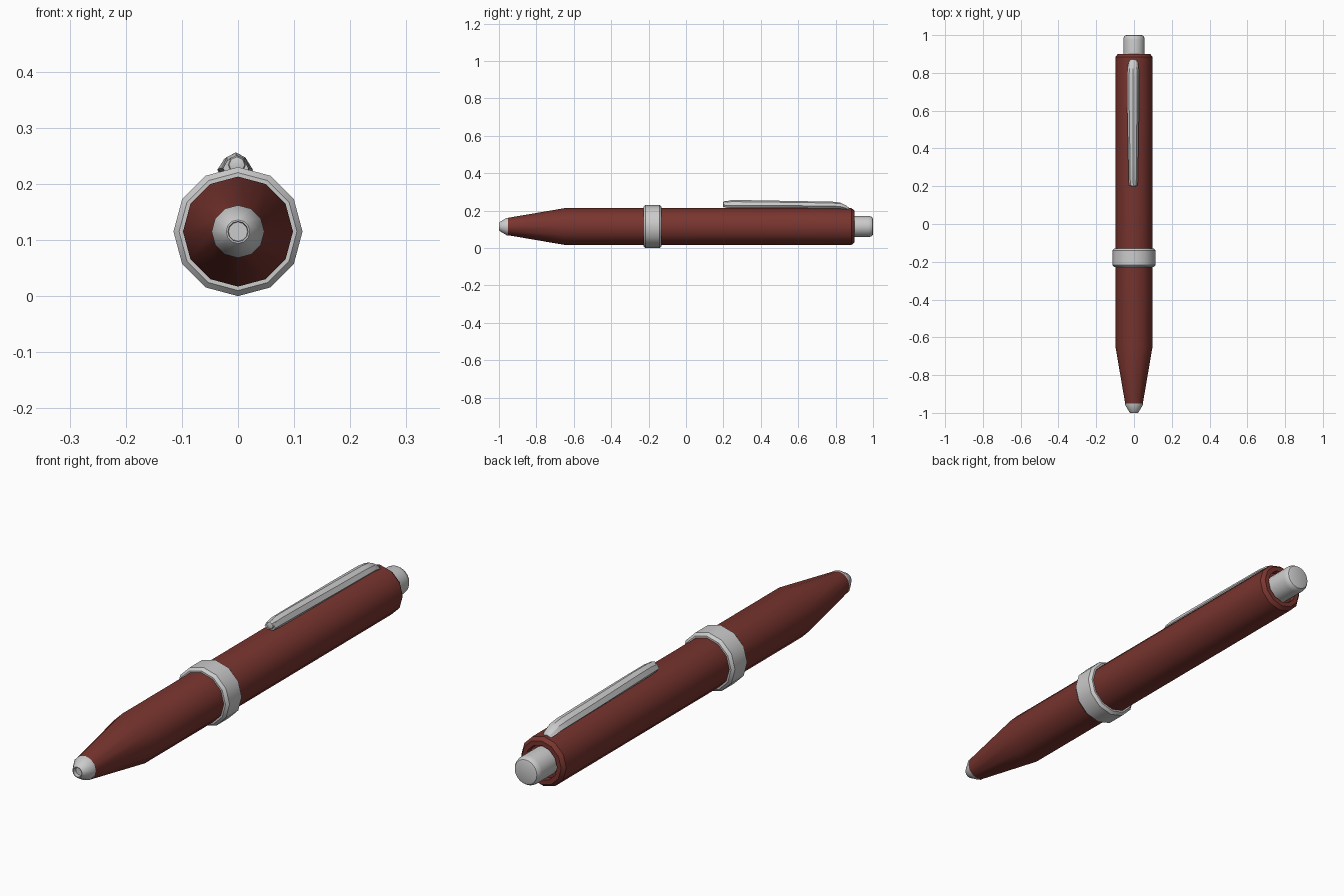
import bpy, bmesh
from math import sin, cos, pi, radians

if "Cube" in bpy.data.objects:
    bpy.data.objects.remove(bpy.data.objects["Cube"])

Z = 0.115  # height of the pen axis

red = bpy.data.materials.new("dark_red")
red.diffuse_color = (0.19, 0.035, 0.028, 1)
red.use_nodes = True
red.node_tree.nodes["Principled BSDF"].inputs["Base Color"].default_value = red.diffuse_color


def loft(name, rings, mat=None, angle=35):
    """Skin a list of closed rings and cap both ends."""
    bm = bmesh.new()
    loops = [[bm.verts.new(p) for p in ring] for ring in rings]
    n = len(loops[0])
    for a, b in zip(loops, loops[1:]):
        for i in range(n):
            j = (i + 1) % n
            bm.faces.new((a[i], a[j], b[j], b[i]))
    bm.faces.new(loops[0])
    bm.faces.new(loops[-1])
    bmesh.ops.recalc_face_normals(bm, faces=bm.faces)
    me = bpy.data.meshes.new(name)
    bm.to_mesh(me)
    bm.free()
    ob = bpy.data.objects.new(name, me)
    bpy.context.collection.objects.link(ob)
    if mat:
        me.materials.append(mat)
    bpy.ops.object.select_all(action='DESELECT')
    ob.select_set(True)
    bpy.context.view_layer.objects.active = ob
    bpy.ops.object.shade_smooth_by_angle(angle=radians(angle))
    return ob


def turned(name, profile, mat=None, sides=12, x=0, z=Z):
    """Turn a (y, radius) profile about a line along y."""
    return loft(name, [[(x + r * cos(2 * pi * i / sides), y, z + r * sin(2 * pi * i / sides))
                        for i in range(sides)] for y, r in profile], mat)


# Barrel with tapered nose and a shallow socket for the button
turned("barrel", [(-0.955, 0.046), (-0.65, 0.098), (0.885, 0.098), (0.9, 0.086),
                  (0.9, 0.068), (0.88, 0.066)], red)

# Metal nose tip with recessed opening
turned("tip", [(-0.94, 0.046), (-0.958, 0.047), (-0.998, 0.023), (-1.0, 0.021),
               (-1.0, 0.018), (-0.985, 0.017)])

# Middle band
turned("band", [(-0.228, 0.095), (-0.228, 0.105), (-0.217, 0.115), (-0.141, 0.115),
                (-0.13, 0.105), (-0.13, 0.095)])

# Push button with rounded end
turned("button", [(0.87, 0.056), (0.975, 0.056), (0.988, 0.054), (0.997, 0.048), (1.0, 0.04)],
       sides=24)

# Pocket clip: y, centre x, half width, bottom z, top z
stations = [(0.205, -0.004, 0.023, 0.216, 0.248), (0.24, -0.004, 0.025, 0.214, 0.256),
            (0.32, -0.004, 0.026, 0.213, 0.256), (0.60, -0.005, 0.031, 0.213, 0.251),
            (0.78, -0.005, 0.032, 0.212, 0.248), (0.825, -0.005, 0.030, 0.211, 0.243),
            (0.855, -0.004, 0.025, 0.205, 0.228), (0.872, -0.004, 0.015, 0.200, 0.215)]
section = [(-0.6, 0), (-1, 0.35), (-0.65, 0.8), (0, 1), (0.65, 0.8), (1, 0.35), (0.6, 0)]
loft("clip", [[(cx + w * u, y, b + (t - b) * v) for u, v in section]
              for y, cx, w, b, t in stations], angle=25)

# Small round bead at the free end of the clip
turned("clip_end", [(0.198, 0.008), (0.2, 0.014), (0.21, 0.017), (0.3, 0.017)],
       sides=8, x=-0.002, z=0.234)
